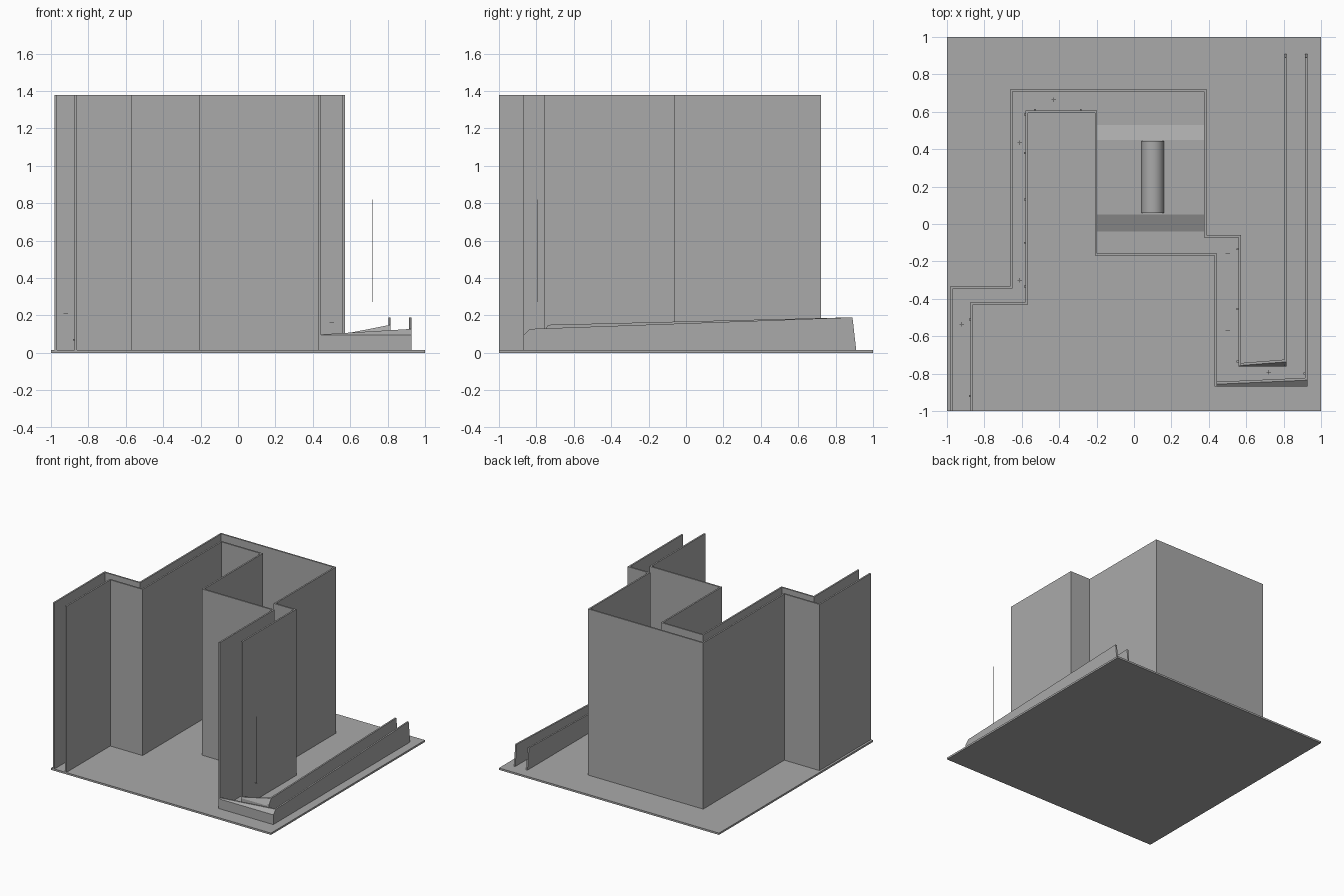
import bpy, bmesh, math
from mathutils import Vector

cube = bpy.data.objects.get("Cube")
if cube:
    bpy.data.objects.remove(cube, do_unlink=True)

grey = bpy.data.materials.new("plain grey")
grey.use_nodes = True
COLOUR = (0.4, 0.4, 0.4, 1)
grey.diffuse_color = COLOUR
grey.node_tree.nodes["Principled BSDF"].inputs["Base Color"].default_value = COLOUR

FLOOR = 0.015
TOP = 1.38
THICK = 0.013


def finish(name, bm):
    bmesh.ops.recalc_face_normals(bm, faces=bm.faces)
    mesh = bpy.data.meshes.new(name)
    bm.to_mesh(mesh)
    bm.free()
    mesh.materials.append(grey)
    obj = bpy.data.objects.new(name, mesh)
    bpy.context.collection.objects.link(obj)
    return obj


def loft(name, rings):
    """Solid skinned through rings with equal point counts."""
    bm = bmesh.new()
    loops = [[bm.verts.new(p) for p in ring] for ring in rings]
    n = len(loops[0])
    for a, b in zip(loops, loops[1:]):
        for i in range(n):
            j = (i + 1) % n
            bm.faces.new((a[i], a[j], b[j], b[i]))
    bm.faces.new(loops[0])
    bm.faces.new(loops[-1])
    return finish(name, bm)


def box(name, lo, hi):
    ring = [(lo[0], lo[1]), (hi[0], lo[1]), (hi[0], hi[1]), (lo[0], hi[1])]
    return loft(name, [[(x, y, z) for x, y in ring] for z in (lo[2], hi[2])])


def profile_x(name, profile, x0, x1):
    """Side profile of (y, z) points pushed along x."""
    return loft(name, [[(x, y, z) for y, z in profile] for x in (x0, x1)])


def wall(name, path):
    """Mitred wall of constant thickness standing on the floor."""
    pts = [Vector(p) for p in path]
    dirs = [(b - a).normalized() for a, b in zip(pts, pts[1:])]
    normals = [Vector((-d.y, d.x)) for d in dirs]
    rings = []
    for i, p in enumerate(pts):
        near = normals[max(i - 1, 0)]
        far = normals[min(i, len(normals) - 1)]
        off = (near + far) / (1 + near.dot(far)) * THICK / 2
        l, r = p + off, p - off
        rings.append([(l.x, l.y, FLOOR), (r.x, r.y, FLOOR), (r.x, r.y, TOP), (l.x, l.y, TOP)])
    return loft(name, rings)


# Ground plate
box("ground_plate", (-1, -1, 0), (1, 1, FLOOR))

# Tall stepped walls of the corridor
wall("outer_wall", [(-.975, -1), (-.975, -.338), (-.655, -.338), (-.655, .715),
                    (.38, .715), (.38, -.065), (.565, -.065), (.565, -.76)])
wall("inner_wall", [(-.867, -1), (-.867, -.423), (-.573, -.423), (-.573, .6),
                    (-.203, .6), (-.203, -.163), (.437, -.163), (.437, -.868)])


# Low cross walls, their upper edge leaning back towards the right end
def leaning_wall(name, x0, x1, y, mid, left, right):
    rings = []
    for x, (top_y, top_z) in ((x0, left), (x1, right)):
        rings.append([(x, y, FLOOR), (x, y, mid), (x, top_y, top_z),
                      (x, top_y + THICK, top_z), (x, y + THICK, mid), (x, y + THICK, FLOOR)])
    loft(name, rings)


leaning_wall("front_low_wall", .431, .928, -.868, .095, (-.857, .098), (-.835, .128))
leaning_wall("rear_low_wall", .56, .815, -.763, .095, (-.757, .1), (-.737, .15))

# Low rails rising towards the back
for name, x, y, mid, lean_y, lean_z in (("right_rail", .922, -.868, .095, -.835, .128),
                                        ("left_rail", .81, -.763, .11, -.737, .15)):
    profile_x(name, [(y, FLOOR), (y, mid), (lean_y, lean_z), (.89, .19), (.91, FLOOR)],
              x - THICK / 2, x + THICK / 2)

# Sloped platform inside the chamber, with a half-sunk roller
PLATFORM = .055
profile_x("chamber_platform", [(-.04, FLOOR), (.05, PLATFORM), (.45, PLATFORM), (.53, FLOOR)],
          -.197, .374)
arc = [(.1 + .06 * math.cos(math.pi * i / 16), PLATFORM + .06 * math.sin(math.pi * i / 16))
       for i in range(17)]
roller = loft("chamber_roller", [[(x, y, z) for x, z in arc] for y in (.06, .445)])
bpy.context.view_layer.objects.active = roller
roller.select_set(True)
bpy.ops.object.shade_smooth_by_angle(angle=math.radians(35))


# Small crossed markers along the corridor
def marker(name, x, y, z, size=.012, t=.0012):
    box(name + "_bar", (x - size, y - t, z - t), (x + size, y + t, z + t))
    box(name + "_cross_bar", (x - t, y - size, z - t), (x + t, y + size, z + t))


for i, (x, y, z) in enumerate([(-.43, .665, .16), (-.61, .435, .16), (-.61, -.3, .16),
                               (-.92, -.535, .21), (.5, -.16, .16), (.5, -.57, .16),
                               (.72, -.793, .272)]):
    marker(f"marker_{i + 1}", x, y, z)

# Thin hanging rod
box("hanging_rod", (.7185, -.7945, .272), (.7215, -.7915, .82))

# Tiny studs on the wall faces
studs = [(-.582, y) for y in (.585, .38, .13, -.1, -.335)]
studs += [(.554, y) for y in (-.135, -.455, -.735)]
studs += [(-.876, -.51), (-.876, -.92), (.912, -.8), (-.53, .61), (-.285, .61)]
for i, (x, y) in enumerate(studs):
    box(f"wall_stud_{i + 1}", (x - .005, y - .005, .065), (x + .005, y + .005, .075))
